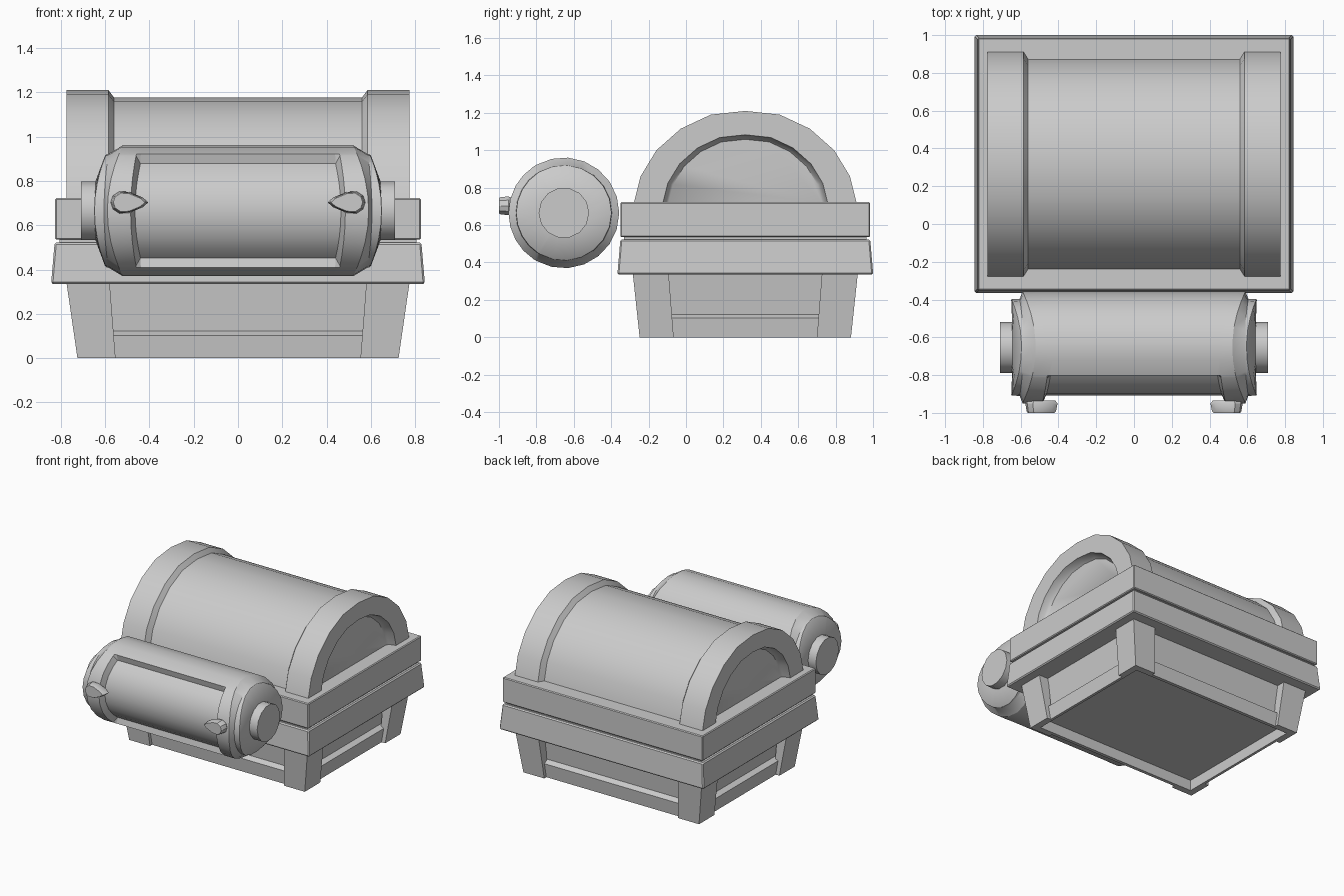
import bpy, bmesh, math

if "Cube" in bpy.data.objects:
    bpy.data.objects.remove(bpy.data.objects["Cube"])

CY = 0.317                 # chest centre along y
DY, DZ = -0.653, 0.665     # drum axis

grey = bpy.data.materials.new("plain grey")
grey.diffuse_color = (0.6, 0.6, 0.6, 1)
grey.use_nodes = True
grey.node_tree.nodes["Principled BSDF"].inputs["Base Color"].default_value = grey.diffuse_color


def loft(name, rings, closed=True, smooth=30, bevel=0):
    """Skin a list of point rings and cap both ends."""
    bm = bmesh.new()
    vs = [[bm.verts.new(p) for p in r] for r in rings]
    n = len(vs[0])
    for a, b in zip(vs, vs[1:]):
        for i in range(n if closed else n - 1):
            j = (i + 1) % n
            bm.faces.new((a[i], a[j], b[j], b[i]))
    bm.faces.new(vs[0])
    bm.faces.new(vs[-1][::-1])
    bmesh.ops.recalc_face_normals(bm, faces=bm.faces)
    me = bpy.data.meshes.new(name)
    bm.to_mesh(me)
    bm.free()
    me.materials.append(grey)
    ob = bpy.data.objects.new(name, me)
    bpy.context.collection.objects.link(ob)
    if bevel:
        m = ob.modifiers.new("bevel", 'BEVEL')
        m.width, m.segments = bevel, 1
    if smooth:
        bpy.ops.object.select_all(action='DESELECT')
        ob.select_set(True)
        bpy.context.view_layer.objects.active = ob
        bpy.ops.object.shade_smooth_by_angle(angle=math.radians(smooth))
    return ob


def rect(hx, hy, z):
    return [(sx * hx, CY + sy * hy, z)
            for sx, sy in ((-1, -1), (1, -1), (1, 1), (-1, 1))]


# base with a raised floor, a bottom rail and recessed side panels
loft("base", [rect(.675, .515, .08), rect(.675, .515, 0), rect(.695, .54, 0),
              rect(.708, .552, .103), rect(.672, .515, .122),
              rect(.70, .535, .345)], smooth=0)

# tapered L-shaped corner posts
for sx in (-1, 1):
    for sy in (-1, 1):
        def corner(x0, x1, y0, y1, z, t=.045):
            pts = ((x0, y1), (x1, y1), (x1, y0), (x1 - t, y0),
                   (x1 - t, y1 - t), (x0, y1 - t))
            return [(sx * x, CY + sy * y, z) for x, y in pts]
        loft("corner_post", [corner(.553, .725, .383, .565, 0),
                             corner(.58, .775, .41, .602, .345, .08)],
             smooth=0)

# two stacked rims with a narrow groove between them
loft("lower_rim", [rect(.844, .684, .335), rect(.828, .668, .522)],
     smooth=0, bevel=.008)
loft("rim_core", [rect(.805, .648, .50), rect(.805, .648, .56)], smooth=0)
loft("upper_rim", [rect(.826, .668, .535), rect(.826, .668, .722)],
     smooth=0, bevel=.006)

# domed lid with raised end bands and recessed end arches
half = [(.595, 0), (.56, .14), (.475, .28), (.345, .395), (.185, .47)]
arch = half + [(0, .49)] + [(-y, z) for y, z in reversed(half)]


def arch_ring(x, s):
    return [(x, CY + y * s, .72 + z * s) for y, z in arch]


side = [(.715, .69), (.735, .72), (.775, .74), (.775, 1), (.585, 1),
        (.56, .933)]
stations = [(-x, s) for x, s in side] + [(x, s) for x, s in reversed(side)]
loft("domed_lid", [arch_ring(x, s) for x, s in stations], closed=False,
     smooth=50)

# front drum: saddle-cut ends and a recessed front panel
R = .296
panel_angles = [-57, -43, -29, -14.5, 0, 14.5, 29, 43, 57]
angles = panel_angles + [60 + 240 * i / 14 for i in range(15)]


def drum_ring(sx, x, r, dip, panel=False):
    ring = []
    for a in angles:
        t = math.radians(a)
        rr = .254 if panel and a in panel_angles else r
        ring.append((sx * (x - dip * math.sin(t) ** 2),
                     DY - rr * math.cos(t), DZ + rr * math.sin(t)))
    return ring


ends = [(.645, .13, .0), (.65, .25, .05), (.648, .255, .053),
        (.605, .257, .02), (.59, R, .07), (.485, R, .035)]
rings = [drum_ring(-1, *e) for e in ends]
rings += [drum_ring(-1, .465, R, .035, True),
          drum_ring(1, .465, R, .035, True)]
rings += [drum_ring(1, *e) for e in reversed(ends)]
loft("front_drum", rings)


def disc(x, r, n=14):
    return [(x, DY + r * math.cos(2 * math.pi * i / n),
             DZ + r * math.sin(2 * math.pi * i / n)) for i in range(n)]


# axle stubs and teardrop knobs
for sx in (-1, 1):
    loft("axle_stub", [disc(sx * .60, .135), disc(sx * .71, .135)])

    def tear(y, s):
        pts = [(.405, .0), (.43, .022), (.49, .047), (.535, .05), (.565, .03),
               (.575, 0), (.565, -.03), (.535, -.05), (.49, -.047),
               (.43, -.022)]
        return [(sx * (.50 + (x - .50) * s), y, .703 + z * s) for x, z in pts]
    loft("knob", [tear(-.935, .88), tear(-.95, 1.0), tear(-.99, .92),
                  tear(-1.0, .84)])
